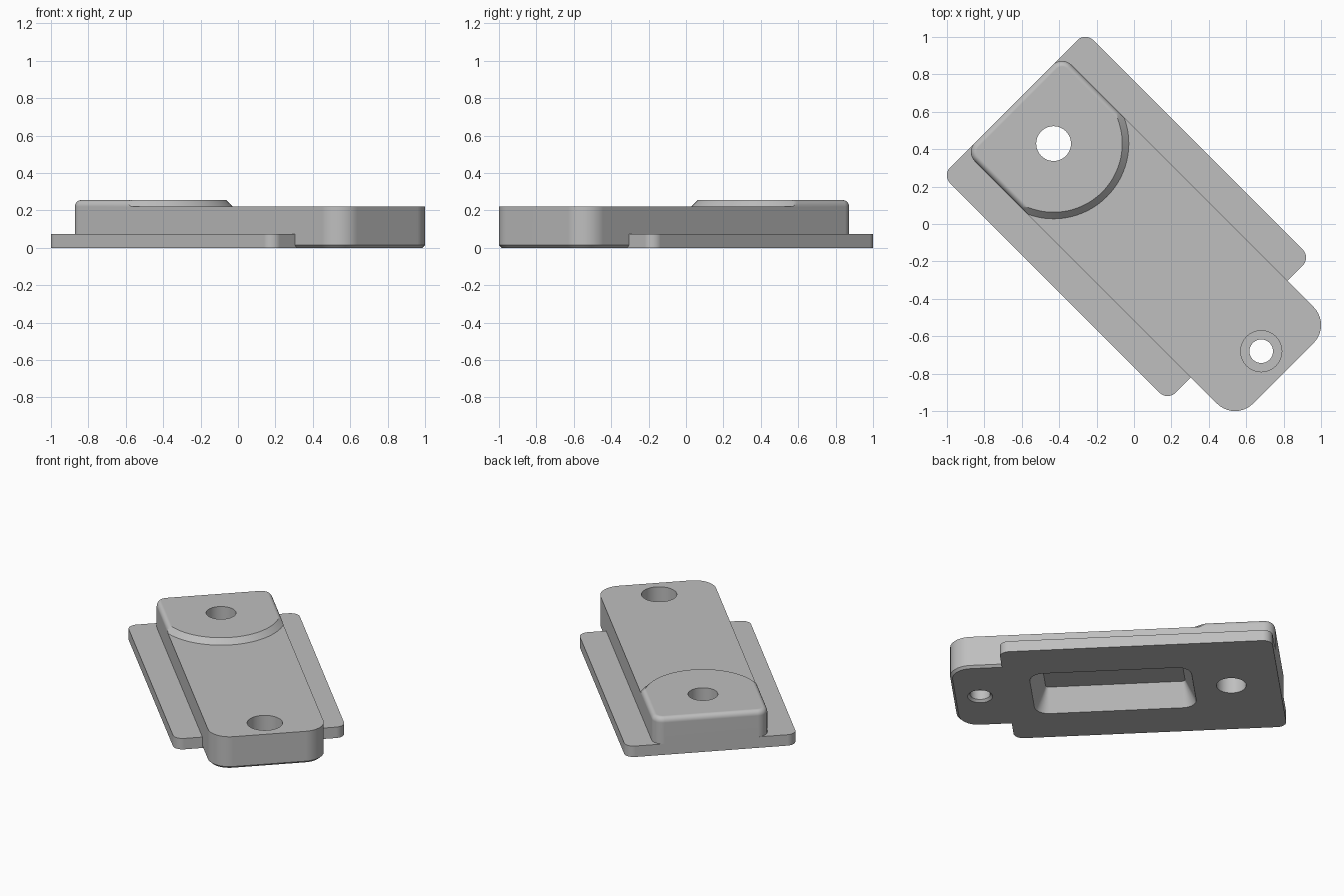
import bpy
import bmesh
from math import sin, cos, asin, pi, sqrt

if "Cube" in bpy.data.objects:
    bpy.data.objects.remove(bpy.data.objects["Cube"], do_unlink=True)

grey = bpy.data.materials.new("plain_grey")
grey.use_nodes = True
colour = (0.52, 0.52, 0.52, 1)
grey.diffuse_color = colour
grey.node_tree.nodes["Principled BSDF"].inputs["Base Color"].default_value = colour

# Shared sizes; u runs along the block and v across it
BACK, HALF = -0.909, 0.365
BOSS_U, BOLT_U = -0.608, 0.962
TOP = 0.22


def arc(u, v, r, a0, a1, n):
    return [(u + r * cos(a0 + (a1 - a0) * i / n), v + r * sin(a0 + (a1 - a0) * i / n))
            for i in range(n + 1)]


def rounded_rect(u0, u1, half, r_back, r_front, inset=0.0, n=10):
    """Counter-clockwise outline with its own corner radius at each end."""
    rb, rf = r_back - inset, r_front - inset
    u0, u1, half = u0 + inset, u1 - inset, half - inset
    return (arc(u0 + rb, half - rb, rb, pi / 2, pi, n)
            + arc(u0 + rb, rb - half, rb, pi, 1.5 * pi, n)
            + arc(u1 - rf, rf - half, rf, 1.5 * pi, 2 * pi, n)
            + arc(u1 - rf, half - rf, rf, 0, pi / 2, n))


def pad_outline(inset, radius):
    """Square back with rounded corners, circular front."""
    half, r = HALF - inset, 0.07 - inset
    a = asin(half / radius)
    u = BACK + inset + r
    return (arc(u, half - r, r, pi / 2, pi, 10)
            + arc(u, r - half, r, pi, 1.5 * pi, 10)
            + arc(BOSS_U, 0, radius, -a, a, 48))


def loft(name, layers):
    """Solid through (z, outline) layers, turned diagonally in plan."""
    bm = bmesh.new()
    s = sqrt(0.5)
    rings = [[bm.verts.new(((u + v) * s, (v - u) * s, z)) for u, v in pts]
             for z, pts in layers]
    n = len(rings[0])
    for low, high in zip(rings, rings[1:]):
        for i in range(n):
            j = (i + 1) % n
            bm.faces.new((low[i], low[j], high[j], high[i]))
    bm.faces.new(rings[0][::-1])
    bm.faces.new(rings[-1])
    mesh = bpy.data.meshes.new(name)
    bm.to_mesh(mesh)
    bm.free()
    mesh.materials.append(grey)
    obj = bpy.data.objects.new(name, mesh)
    bpy.context.collection.objects.link(obj)
    return obj


def round_cutter(name, u, layers):
    return loft(name, [(z, arc(u, 0, r, 0, 2 * pi * 47 / 48, 47)) for z, r in layers])


def combine(target, other, operation):
    mod = target.modifiers.new(operation.title(), 'BOOLEAN')
    mod.operation, mod.solver, mod.object = operation, 'EXACT', other
    bpy.ops.object.select_all(action='DESELECT')
    bpy.context.view_layer.objects.active = target
    target.select_set(True)
    bpy.ops.object.modifier_apply(modifier=mod.name)
    bpy.data.objects.remove(other, do_unlink=True)


# Long body with a chamfered underside
block = loft("mounting_block", [
    (z, rounded_rect(BACK, 1.129, HALF, 0.07, 0.136, c))
    for z, c in ((0, 0.015), (0.015, 0), (TOP, 0))])

# Wide thin base plate
plate = rounded_rect(BACK, 0.795, 0.541, 0.06, 0.06)
combine(block, loft("base_plate", [(0, plate), (0.075, plate)]), 'UNION')

# Raised pad: rounded sides and back, sloped circular front
FILLET, RISE, STEPS = 0.03, 0.035, 6
layers = []
for i in range(STEPS + 1):
    t = pi / 2 * i / STEPS
    layers.append((TOP + RISE * sin(t),
                   pad_outline(FILLET * (1 - cos(t)), 0.402 - RISE * sin(t))))
combine(block, loft("raised_pad", layers), 'UNION')

# Plain hole, counterbored hole and tapered underside pocket
cutters = [
    round_cutter("pad_hole", BOSS_U, [(-0.1, 0.093), (0.4, 0.093)]),
    round_cutter("bolt_hole", BOLT_U, [(-0.01, 0.088), (0.015, 0.063), (0.15, 0.063)]),
    round_cutter("bolt_counterbore", BOLT_U, [(0.08, 0.11), (0.4, 0.11)]),
    loft("underside_pocket", [
        (z, rounded_rect(-0.375, 0.637, 0.25, 0.09, 0.09, c))
        for z, c in ((-0.015, -0.007), (0.15, 0.07))]),
]
for cutter in cutters:
    combine(block, cutter, 'DIFFERENCE')

# Smooth rounded walls, crisp edges
bpy.ops.object.shade_smooth_by_angle(angle=pi / 6)
weighted = block.modifiers.new("Weighted normals", 'WEIGHTED_NORMAL')
weighted.keep_sharp = True
